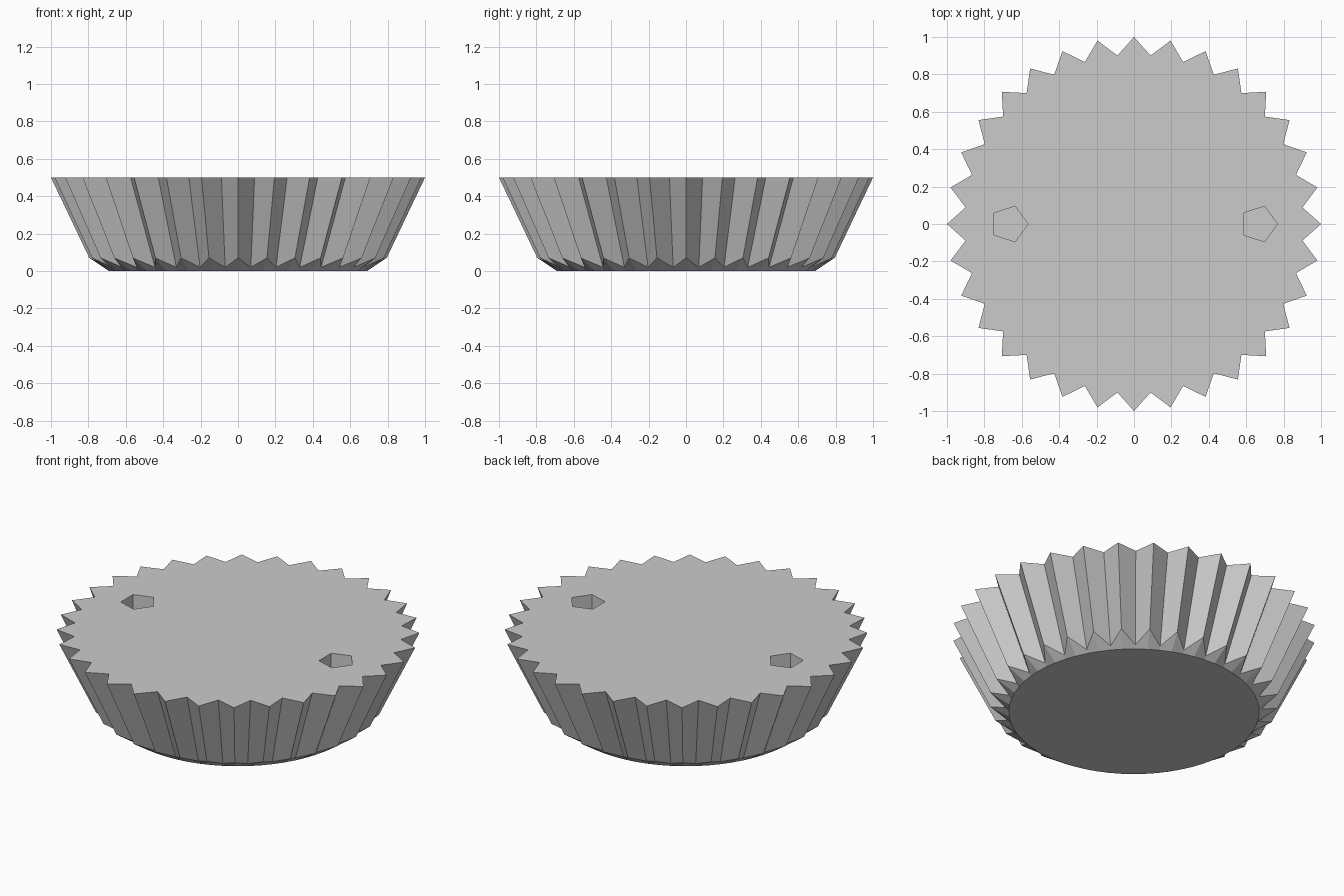
import bpy
import bmesh
from math import cos, sin, pi

TEETH = 32

if "Cube" in bpy.data.objects:
    bpy.data.objects.remove(bpy.data.objects["Cube"], do_unlink=True)

grey = bpy.data.materials.new("plain grey")
grey.use_nodes = True
colour = (0.6, 0.6, 0.6, 1)
grey.diffuse_color = colour
grey.node_tree.nodes["Principled BSDF"].inputs["Base Color"].default_value = colour


def loft(name, rings):
    """Solid skinned through rings of points, capped at both ends."""
    bm = bmesh.new()
    loops = [[bm.verts.new(p) for p in ring] for ring in rings]
    for low, high in zip(loops, loops[1:]):
        for i in range(len(low)):
            j = (i + 1) % len(low)
            bm.faces.new((low[i], low[j], high[j], high[i]))
    bm.faces.new(loops[0][::-1])
    bm.faces.new(loops[-1])
    bmesh.ops.recalc_face_normals(bm, faces=bm.faces)
    mesh = bpy.data.meshes.new(name)
    bm.to_mesh(mesh)
    bm.free()
    obj = bpy.data.objects.new(name, mesh)
    bpy.context.collection.objects.link(obj)
    mesh.materials.append(grey)
    return obj


def star(tip, valley):
    """Ring alternating between a (radius, height) for tips and for valleys."""
    ring = []
    for i in range(TEETH * 2):
        r, z = valley if i % 2 else tip
        a = pi * i / TEETH
        ring.append((r * cos(a), r * sin(a), z))
    return ring


def pentagon(x, z, r=0.1):
    return [(x + r * cos(2 * pi * i / 5), r * sin(2 * pi * i / 5), z) for i in range(5)]


# Fluted cup: flat base, chamfered tooth ends, flaring pleated wall, flat top
cup = loft("fluted_cup", [
    star((0.69, 0), (0.69, 0)),
    star((0.795, 0.07), (0.70, 0.02)),
    star((1.0, 0.5), (0.905, 0.5)),
])

# Two five-sided sockets sunk into the top
for side, x in (("left", 0.667), ("right", -0.667)):
    cutter = loft(side + "_socket_cutter", [pentagon(x, 0.25), pentagon(x, 0.6)])
    cutter.hide_render = True
    cutter.hide_set(True)
    cut = cup.modifiers.new(side + "_socket", 'BOOLEAN')
    cut.operation = 'DIFFERENCE'
    cut.solver = 'EXACT'
    cut.object = cutter
